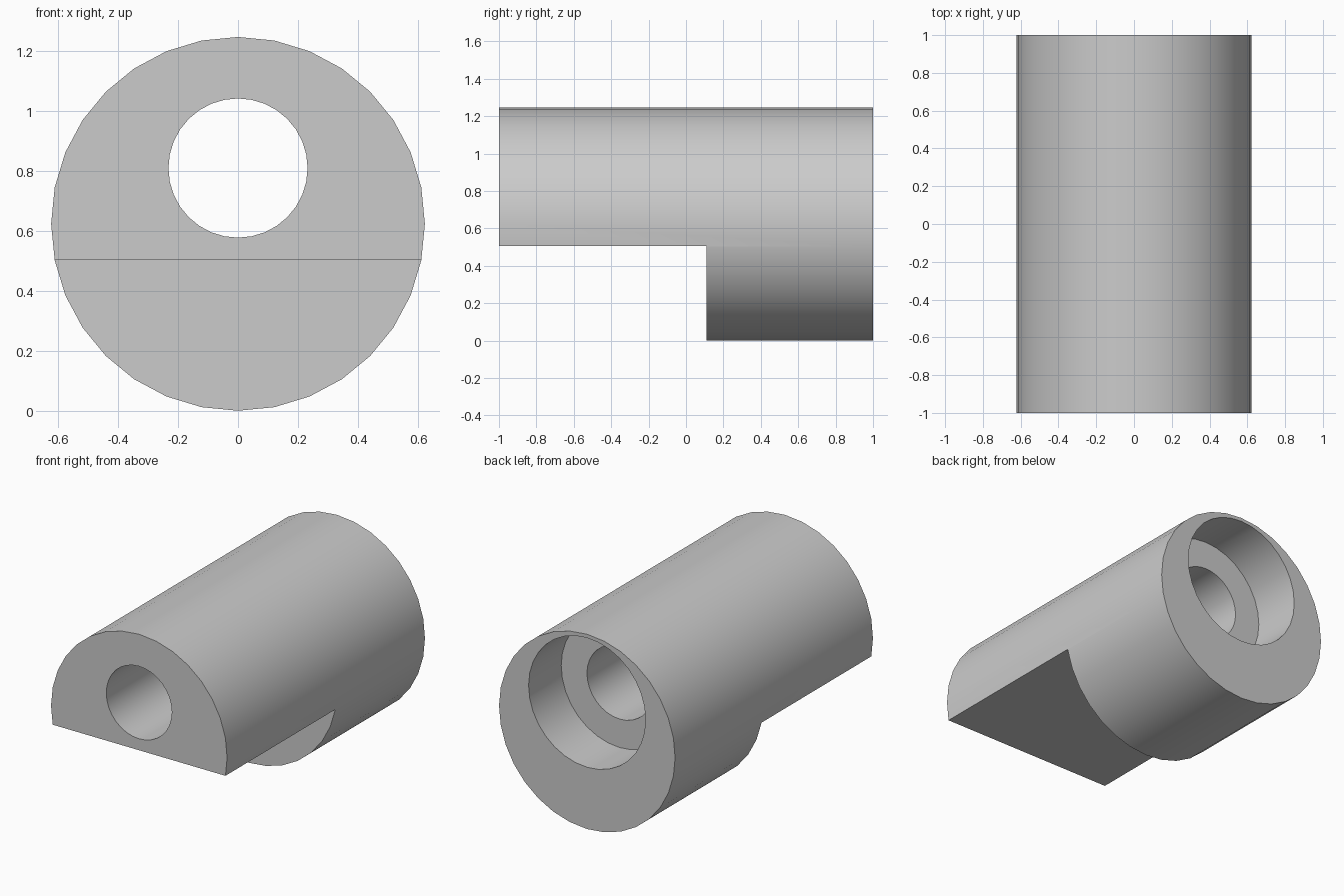
import bpy
import math
from mathutils import Matrix

old = bpy.data.objects.get("Cube")
if old:
    bpy.data.objects.remove(old, do_unlink=True)

RADIUS = 0.623
AXIS_Z = 0.624
BORE_Z = 0.81

grey = bpy.data.materials.new("light grey")
grey.use_nodes = True
colour = (0.6, 0.6, 0.6, 1)
grey.diffuse_color = colour
grey.node_tree.nodes["Principled BSDF"].inputs["Base Color"].default_value = colour


def rod(name, radius, y0, y1, z):
    """Cylinder lying along y from y0 to y1."""
    bpy.ops.mesh.primitive_cylinder_add(
        vertices=32, radius=radius, depth=y1 - y0,
        location=(0, (y0 + y1) / 2, z), rotation=(math.pi / 2, 0, 0))
    bpy.context.object.name = name
    return bpy.context.object


def block(name, low, high):
    """Box between two opposite corners."""
    bpy.ops.mesh.primitive_cube_add(size=1)
    obj = bpy.context.object
    obj.name = name
    size = [b - a for a, b in zip(low, high)]
    centre = [(a + b) / 2 for a, b in zip(low, high)]
    obj.data.transform(Matrix.Translation(centre) @ Matrix.Diagonal((*size, 1)))
    return obj


# Round body
body = rod("bored_cylinder_body", RADIUS, -1, 1, AXIS_Z)
body.data.materials.append(grey)

# Through hole, wide counterbore at the back, and the step under the front
cutters = [
    rod("through_hole_cutter", 0.232, -1.2, 1.2, BORE_Z),
    rod("counterbore_cutter", 0.414, 0.67, 1.2, BORE_Z),
    block("step_cutter", (-1, -1.5, -0.5), (1, 0.11, 0.505)),
]
for cutter in cutters:
    cutter.hide_render = True
    cut = body.modifiers.new(cutter.name, 'BOOLEAN')
    cut.operation = 'DIFFERENCE'
    cut.solver = 'EXACT'
    cut.object = cutter

bpy.ops.object.select_all(action='DESELECT')
body.select_set(True)
bpy.context.view_layer.objects.active = body
for cutter in cutters:
    bpy.ops.object.modifier_apply(modifier=cutter.name)
for cutter in cutters:
    bpy.data.objects.remove(cutter, do_unlink=True)

# Smooth round walls with crisp rims
bpy.ops.object.shade_smooth_by_angle(angle=math.radians(30))
